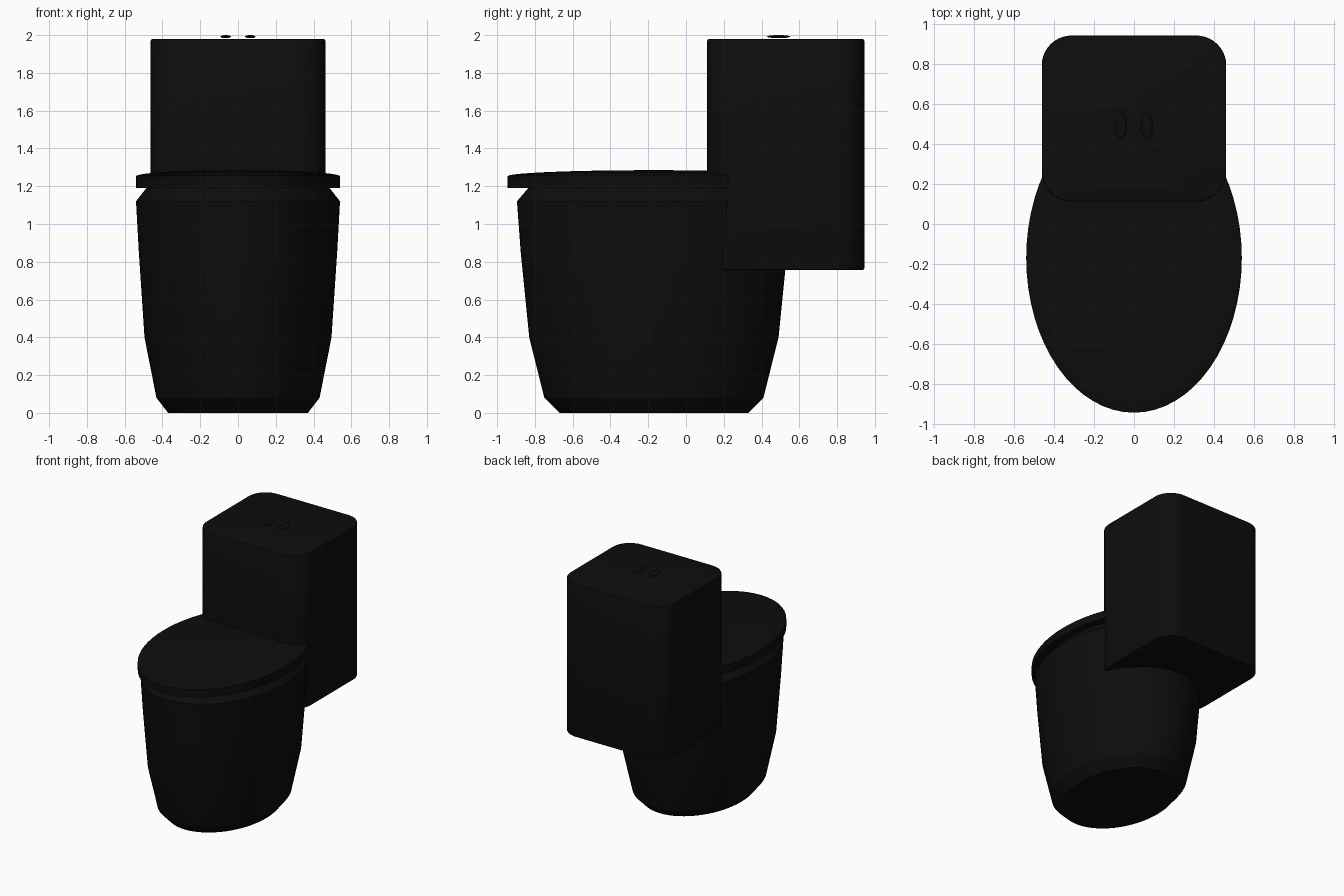
import bpy, bmesh, math

old = bpy.data.objects.get("Cube")
if old:
    bpy.data.objects.remove(old, do_unlink=True)

# Single glossy black colour
black = bpy.data.materials.new("black_ceramic")
black.use_nodes = True
black.diffuse_color = (0.004, 0.004, 0.004, 1)
black.node_tree.nodes["Principled BSDF"].inputs["Base Color"].default_value = (0.004, 0.004, 0.004, 1)

CENTRE_Y = -0.17


def finish(name, bm, angle=30):
    bmesh.ops.recalc_face_normals(bm, faces=bm.faces)
    mesh = bpy.data.meshes.new(name)
    bm.to_mesh(mesh)
    bm.free()
    mesh.materials.append(black)
    obj = bpy.data.objects.new(name, mesh)
    bpy.context.collection.objects.link(obj)
    bpy.ops.object.select_all(action="DESELECT")
    obj.select_set(True)
    bpy.context.view_layer.objects.active = obj
    bpy.ops.object.shade_smooth_by_angle(angle=math.radians(angle))
    return obj


def loft_ellipses(name, rings, centre_y, sides=64, angle=20):
    """Skin a stack of ellipses given as (half width, half depth, height)."""
    bm = bmesh.new()
    loops = []
    for rx, ry, z in rings:
        steps = [math.tau * i / sides for i in range(sides)]
        loops.append([bm.verts.new((rx * math.cos(a), centre_y + ry * math.sin(a), z)) for a in steps])
    for low, high in zip(loops, loops[1:]):
        for i in range(sides):
            j = (i + 1) % sides
            bm.faces.new((low[i], low[j], high[j], high[i]))
    bm.faces.new(loops[0])
    bm.faces.new(loops[-1])
    return finish(name, bm, angle)


# Tapered bowl with chamfered foot and rim
loft_ellipses("bowl", [
    (0.37, 0.50, 0), (0.432, 0.58, 0.08), (0.495, 0.66, 0.4),
    (0.525, 0.705, 0.85), (0.54, 0.725, 1.12), (0.485, 0.665, 1.19),
], CENTRE_Y)

# Seat lid: straight rim, then a shallow dome
lid_rings = [(0.54, 0.775, 1.19), (0.54, 0.775, 1.253)]
for k in range(1, 9):
    t = k / 8 * math.pi / 2 * 0.97
    lid_rings.append((0.54 * math.cos(t), 0.775 * math.cos(t), 1.253 + 0.032 * math.sin(t)))
loft_ellipses("seat_lid", lid_rings, CENTRE_Y)

# Cistern: box with rounded upright corners and softened ends
bm = bmesh.new()
bmesh.ops.create_cube(bm, size=1)
for v in bm.verts:
    v.co = (v.co.x * 0.924, v.co.y * 0.832 + 0.528, v.co.z * 1.222 + 1.368)
upright = [e for e in bm.edges if abs(e.verts[0].co.z - e.verts[1].co.z) > 0.5]
bmesh.ops.bevel(bm, geom=upright, offset=0.15, segments=10, profile=0.5, affect="EDGES")
ends = [e for e in bm.edges if abs(e.verts[0].co.z - e.verts[1].co.z) < 0.01]
bmesh.ops.bevel(bm, geom=ends, offset=0.008, segments=2, profile=0.5, affect="EDGES")
finish("cistern", bm)

# Pair of oval flush buttons
for side, x in (("left", 0.065), ("right", -0.065)):
    bm = bmesh.new()
    bmesh.ops.create_uvsphere(bm, u_segments=32, v_segments=16, radius=1)
    for v in bm.verts:
        v.co = (x + v.co.x * 0.028, 0.49 + v.co.y * 0.062, 1.992 + v.co.z * 0.008)
    finish("flush_button_" + side, bm, 60)
